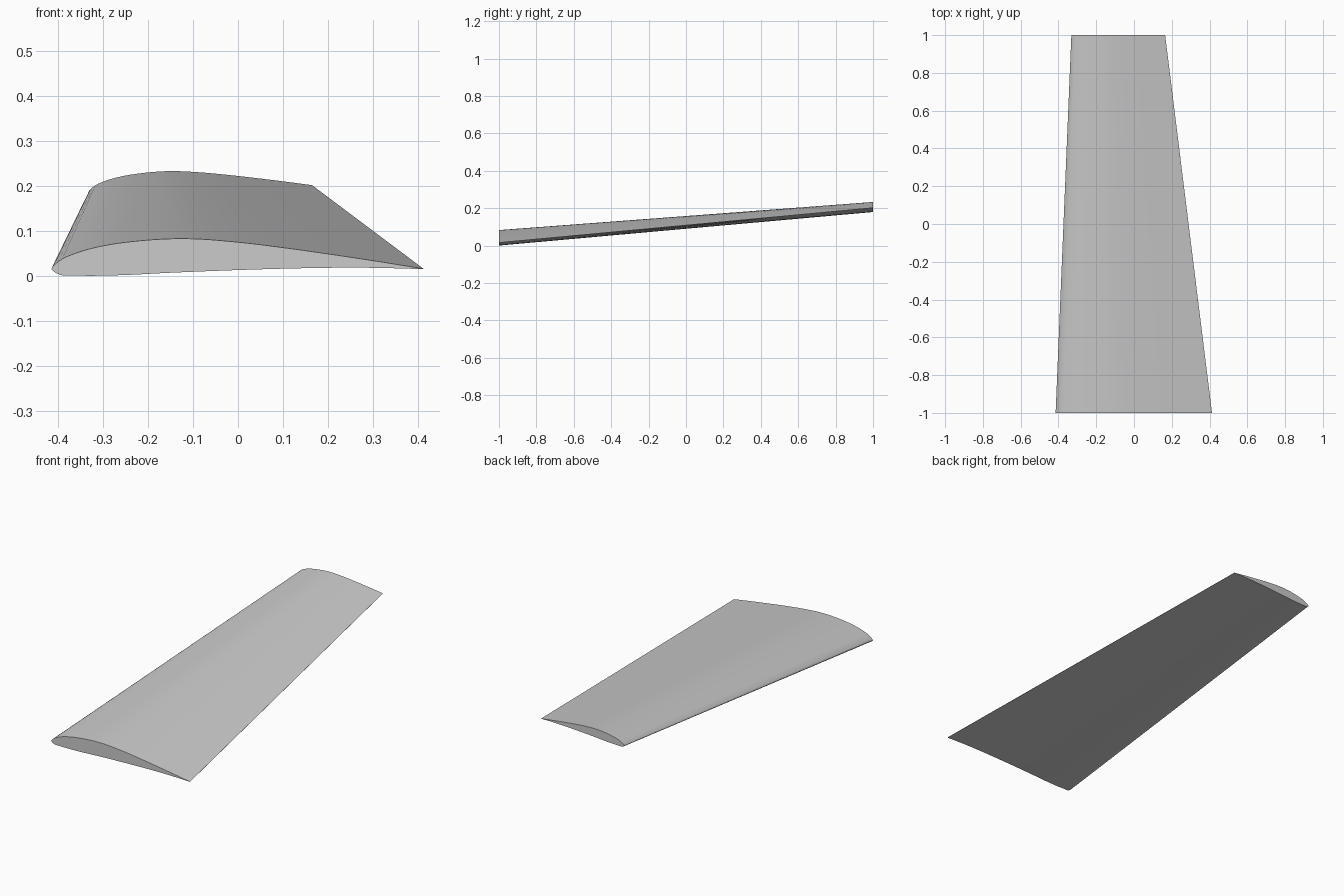
import bpy, bmesh, math
from mathutils import Vector

cube = bpy.data.objects.get("Cube")
if cube:
    bpy.data.objects.remove(cube, do_unlink=True)

# Root section: trailing edge, over the top, round the nose, back underneath
ROOT = [(0.413, 0.016), (0.3, 0.034), (0.2, 0.049), (0.1, 0.063), (0, 0.075),
        (-0.12, 0.083), (-0.22, 0.078), (-0.3, 0.067), (-0.36, 0.051),
        (-0.4, 0.032), (-0.415, 0.015), (-0.403, 0.005), (-0.36, 0.001),
        (-0.28, 0.001), (-0.15, 0.007), (0, 0.013), (0.1, 0.016),
        (0.2, 0.018), (0.3, 0.018), (0.413, 0.015)]
TIP_SCALE = 0.6
TIP_TWIST = math.radians(1.6)
TIP_TRAIL = Vector((0.165, 0.202))
STEPS = 4


def smooth_curve(points):
    """Catmull-Rom curve with chord-length tangents through the points."""
    p = [Vector(q) for q in points]
    p = [2 * p[0] - p[1]] + p + [2 * p[-1] - p[-2]]
    out = []
    for i in range(1, len(p) - 2):
        a, b, c, d = p[i - 1:i + 3]
        la, lb, lc = (b - a).length, (c - b).length, (d - c).length
        m0 = ((b - a) / la * lb + (c - b) / lb * la) / (la + lb) * lb
        m1 = ((c - b) / lb * lc + (d - c) / lc * lb) / (lb + lc) * lb
        for k in range(STEPS):
            t = k / STEPS
            out.append(b * (2 * t**3 - 3 * t**2 + 1) + m0 * (t**3 - 2 * t**2 + t)
                       + c * (3 * t**2 - 2 * t**3) + m1 * (t**3 - t**2))
    return out + [p[-2]]


# Tip section: root section scaled and twisted nose-down about its trailing edge
root = smooth_curve(ROOT)
c, s = math.cos(TIP_TWIST), math.sin(TIP_TWIST)
tip = []
for q in root:
    r = (q - root[0]) * TIP_SCALE
    tip.append(TIP_TRAIL + Vector((r.x * c - r.y * s, r.x * s + r.y * c)))

# Loft the skin and close both ends
bm = bmesh.new()
front = [bm.verts.new((q.x, -1, q.y)) for q in root]
back = [bm.verts.new((q.x, 1, q.y)) for q in tip]
n = len(front)
for i in range(n):
    j = (i + 1) % n
    bm.faces.new((front[i], front[j], back[j], back[i]))
bm.faces.new(front)
bm.faces.new(back[::-1])
bmesh.ops.recalc_face_normals(bm, faces=bm.faces)
mesh = bpy.data.meshes.new("wing_panel")
bm.to_mesh(mesh)
bm.free()

# Plain grey finish
grey = bpy.data.materials.new("light_grey")
grey.use_nodes = True
color = (0.6, 0.6, 0.6, 1)
grey.diffuse_color = color
grey.node_tree.nodes["Principled BSDF"].inputs["Base Color"].default_value = color
mesh.materials.append(grey)

wing = bpy.data.objects.new("wing_panel", mesh)
bpy.context.collection.objects.link(wing)
bpy.context.view_layer.objects.active = wing
wing.select_set(True)
bpy.ops.object.shade_smooth_by_angle(angle=math.radians(35))
